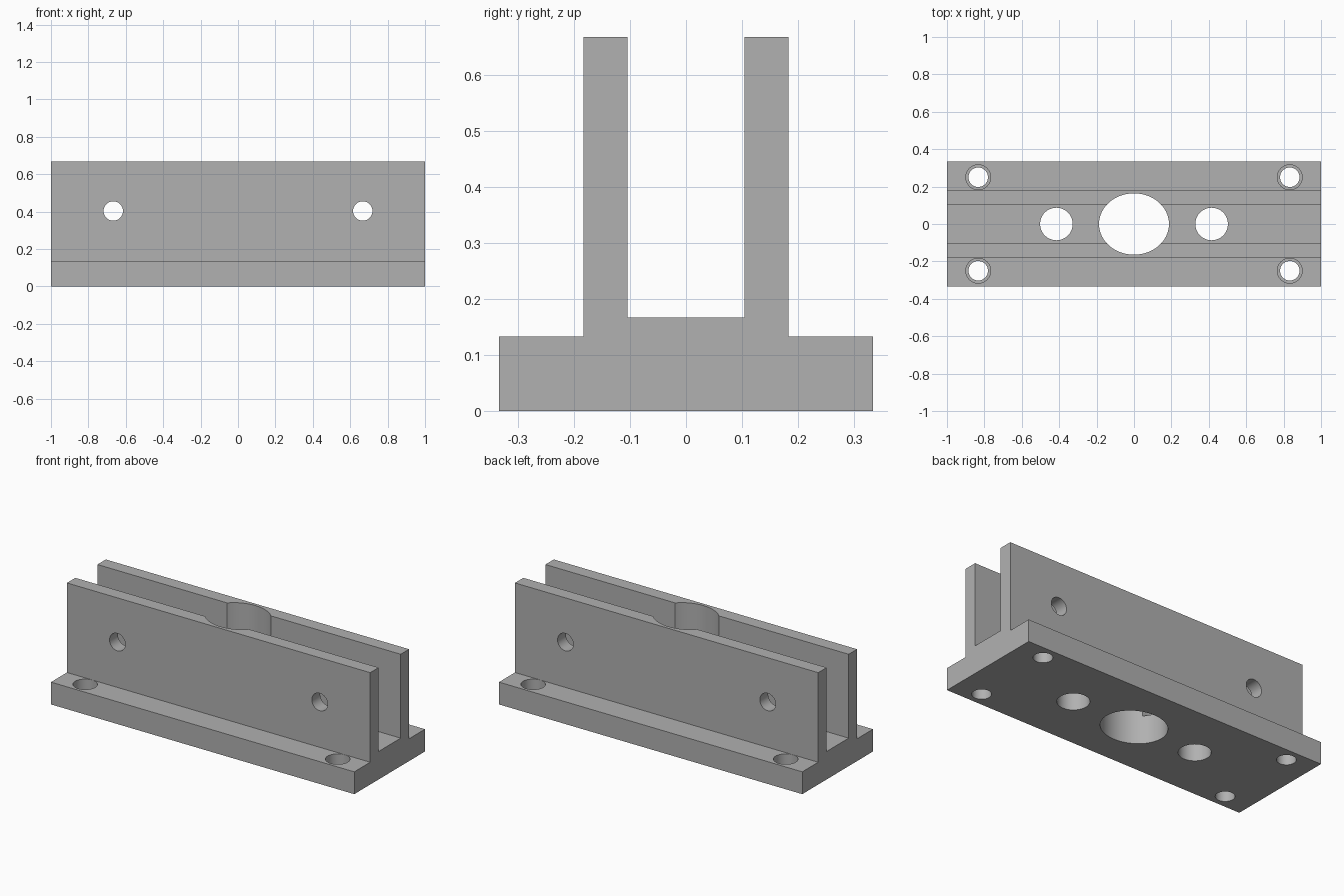
import bpy
import bmesh
from math import radians
from mathutils import Matrix

if "Cube" in bpy.data.objects:
    bpy.data.objects.remove(bpy.data.objects["Cube"], do_unlink=True)

# Plain grey metal
grey = bpy.data.materials.new("grey metal")
grey.use_nodes = True
colour = (0.44, 0.44, 0.44, 1)
grey.diffuse_color = colour
grey.node_tree.nodes["Principled BSDF"].inputs["Base Color"].default_value = colour


def add_object(name, bm):
    bmesh.ops.recalc_face_normals(bm, faces=bm.faces)
    mesh = bpy.data.meshes.new(name)
    bm.to_mesh(mesh)
    bm.free()
    mesh.materials.append(grey)
    obj = bpy.data.objects.new(name, mesh)
    bpy.context.collection.objects.link(obj)
    return obj


# Channel bracket: half profile (y, z), mirrored and extruded along x
half = [(0.333, 0), (0.333, 0.133), (0.183, 0.133),
        (0.183, 0.667), (0.104, 0.667), (0.104, 0.167)]
profile = half + [(-y, z) for y, z in reversed(half)]
bm = bmesh.new()
face = bm.faces.new([bm.verts.new((-1, y, z)) for y, z in profile])
grown = bmesh.ops.extrude_face_region(bm, geom=[face])
moved = [g for g in grown["geom"] if isinstance(g, bmesh.types.BMVert)]
bmesh.ops.translate(bm, verts=moved, vec=(2, 0, 0))
bracket = add_object("channel_bracket", bm)

cutters = []


def cutter(name, centre, rx, ry, depth, sideways=False):
    """Round or oval cutter, upright or lying along y."""
    bm = bmesh.new()
    matrix = Matrix.Translation(centre)
    if sideways:
        matrix = matrix @ Matrix.Rotation(radians(90), 4, "X")
    matrix = matrix @ Matrix.Diagonal((rx, ry, depth, 1))
    bmesh.ops.create_cone(bm, cap_ends=True, segments=64, radius1=1,
                          radius2=1, depth=1, matrix=matrix)
    obj = add_object(name, bm)
    obj.hide_render = True
    cutters.append(obj)


# Central oval bore, cutting into both walls
cutter("centre_bore", (0, 0, 0.4), 0.187, 0.164, 1)
for x in (-1, 1):
    # Floor holes and cross holes through both walls
    cutter("floor_hole", (x * 0.415, 0, 0.1), 0.087, 0.087, 0.4)
    cutter("cross_hole", (x * 0.667, 0, 0.403), 0.052, 0.052, 1, True)
    # Counterbored mounting holes in the flanges
    for y in (-1, 1):
        cutter("mounting_hole", (x * 0.833, y * 0.25, 0.05), 0.052, 0.052, 0.3)
        cutter("counterbore", (x * 0.833, y * 0.25, 0.167), 0.0665, 0.0665, 0.2)

# Apply the cuts, then remove the cutters
bpy.context.view_layer.objects.active = bracket
for tool in cutters:
    cut = bracket.modifiers.new("cut", "BOOLEAN")
    cut.operation = "DIFFERENCE"
    cut.solver = "EXACT"
    cut.object = tool
    bpy.ops.object.modifier_apply(modifier=cut.name)
    bpy.data.objects.remove(tool, do_unlink=True)

bpy.ops.object.select_all(action="DESELECT")
bracket.select_set(True)
bpy.ops.object.shade_smooth_by_angle(angle=radians(30))
